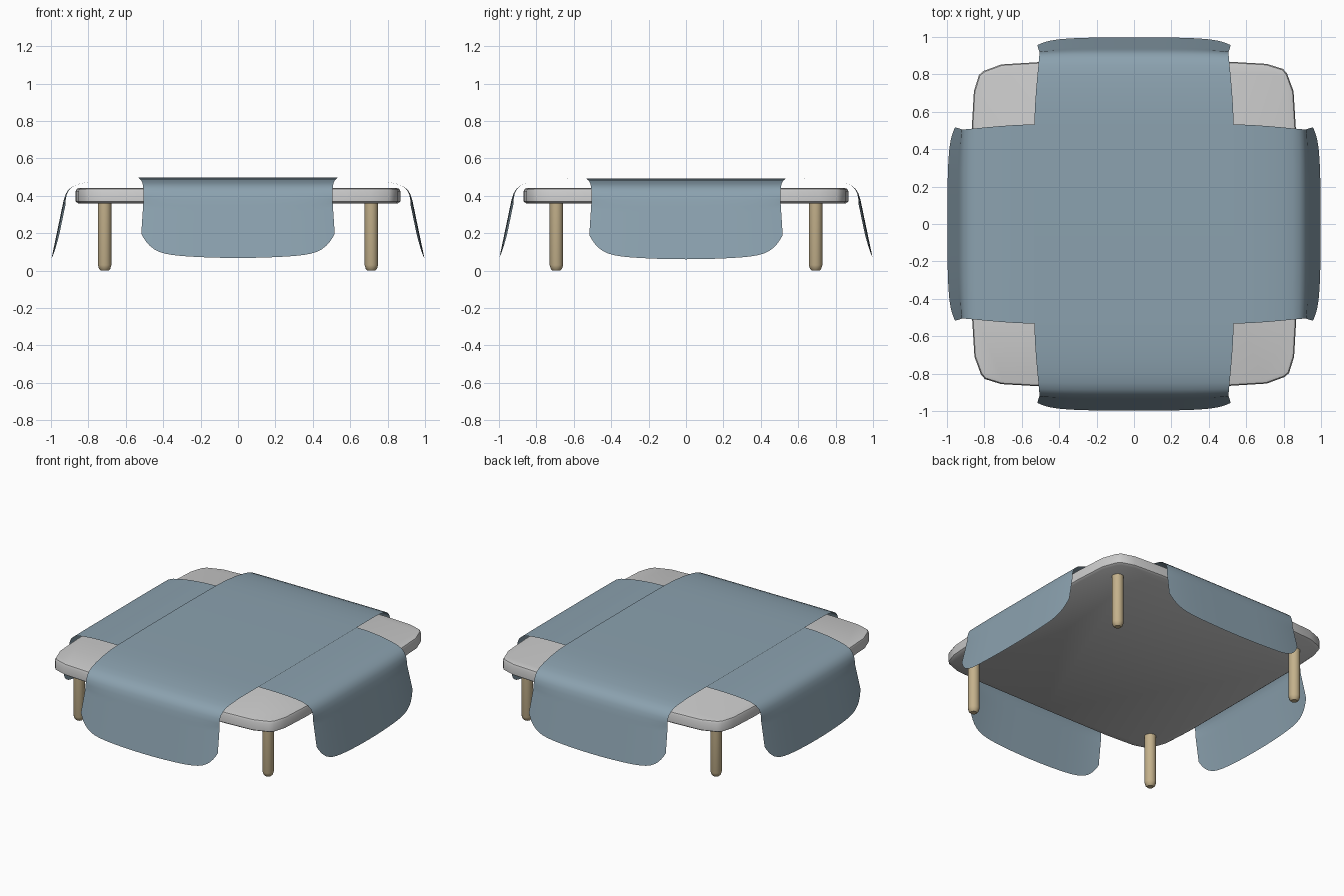
import bpy, bmesh
from math import pi

if "Cube" in bpy.data.objects:
    bpy.data.objects.remove(bpy.data.objects["Cube"])


def material(name, rgb):
    m = bpy.data.materials.new(name)
    m.diffuse_color = (*rgb, 1)
    m.use_nodes = True
    m.node_tree.nodes["Principled BSDF"].inputs["Base Color"].default_value = m.diffuse_color
    return m


def finish(bm, name, mat=None, angle=0.7):
    bmesh.ops.recalc_face_normals(bm, faces=bm.faces)
    me = bpy.data.meshes.new(name)
    bm.to_mesh(me)
    bm.free()
    ob = bpy.data.objects.new(name, me)
    bpy.context.collection.objects.link(ob)
    if mat:
        me.materials.append(mat)
    bpy.context.view_layer.objects.active = ob
    ob.select_set(True)
    bpy.ops.object.shade_smooth_by_angle(angle=angle)
    ob.select_set(False)
    return ob


cloth = material("blue_cloth", (0.26, 0.36, 0.43))
wood = material("light_wood", (0.55, 0.44, 0.26))

# Table top: rounded square with softened rims
corner = [(0.868, 0.0), (0.866, 0.5), (0.853, 0.71), (0.818, 0.805),
          (0.797, 0.829), (0.71, 0.856), (0.5, 0.868)]
outline = []
for k in range(4):
    for x, y in corner:
        for _ in range(k):
            x, y = -y, x
        outline.append((x, y))
bm = bmesh.new()
rings = []
for s, z in [(0.985, 0.36), (1.0, 0.37), (1.0, 0.425), (0.994, 0.437), (0.98, 0.441)]:
    rings.append([bm.verts.new((x * s, y * s, z)) for x, y in outline])
n = len(outline)
for a, b in zip(rings, rings[1:]):
    for i in range(n):
        bm.faces.new((a[i], a[(i + 1) % n], b[(i + 1) % n], b[i]))
bm.faces.new(rings[0])
bm.faces.new(rings[-1])
finish(bm, "table_top")

# Four legs with rounded feet
for sx, xn in ((-1, "left"), (1, "right")):
    for sy, yn in ((-1, "front"), (1, "back")):
        bm = bmesh.new()
        rings = []
        for r, z in [(0.02, 0.002), (0.03, 0.01), (0.036, 0.03), (0.036, 0.365)]:
            ring = bmesh.ops.create_circle(bm, segments=20, radius=r)["verts"]
            for v in ring:
                v.co.x += sx * 0.713
                v.co.y += sy * 0.693
                v.co.z = z
            rings.append(ring)
        for a, b in zip(rings, rings[1:]):
            for i in range(20):
                j = (i + 1) % 20
                bm.faces.new((a[i], a[j], b[j], b[i]))
        bm.faces.new(rings[0])
        bm.faces.new(rings[-1])
        for v in rings[0]:
            v.co.z = 0
        finish(bm, f"{yn}_{xn}_leg", wood)

# Cloth runners: flat middle, soft shoulder, hanging flap with rounded corners
# rows: distance from centre, height, half width
shoulder = [(0.0, 0.0, 0.535), (0.25, 0.0, 0.535), (0.5, -0.001, 0.533),
            (0.62, -0.003, 0.53), (0.72, -0.009, 0.523), (0.80, -0.019, 0.516),
            (0.85, -0.029, 0.511), (0.885, -0.043, 0.508), (0.908, -0.062, 0.506),
            (0.922, -0.085, 0.505), (0.932, -0.115, 0.505)]
COLS, FLAP = 32, 9


def runner(name, top, hem, along_x):
    def point(row, t):
        if row < len(shoulder):
            d, dz, w = shoulder[row]
            z = top + dz
            f = row / len(shoulder)
            d -= 0.015 * f ** 4 * t ** 4
        else:
            f = (row - len(shoulder) + 1) / FLAP
            z0 = top - 0.115
            end = hem + 0.03 * t ** 2 + 0.1 * t ** 10
            z = z0 - (z0 - end) * f
            d = 0.932 + 0.066 * (z0 - z) / (z0 - hem) - 0.015 * t ** 4
            w = 0.505 + 0.012 * f
        return w * t, d, z

    rows = len(shoulder) + FLAP
    bm = bmesh.new()
    grid = []
    for r in range(-rows + 1, rows):
        line = []
        for c in range(COLS + 1):
            u = -1 + 2 * c / COLS
            t = u * (1.5 - 0.5 * u * u)      # denser columns near the edges
            a, d, z = point(abs(r), t)
            if r < 0:
                d = -d
            line.append(bm.verts.new((d, a, z) if along_x else (a, d, z)))
        grid.append(line)
    for a, b in zip(grid, grid[1:]):
        for c in range(COLS):
            bm.faces.new((a[c], a[c + 1], b[c + 1], b[c]))
    ob = finish(bm, name, cloth, 1.0)
    return ob


runner("upper_cloth_runner", 0.498, 0.068, False)
runner("lower_cloth_runner", 0.493, 0.061, True)
